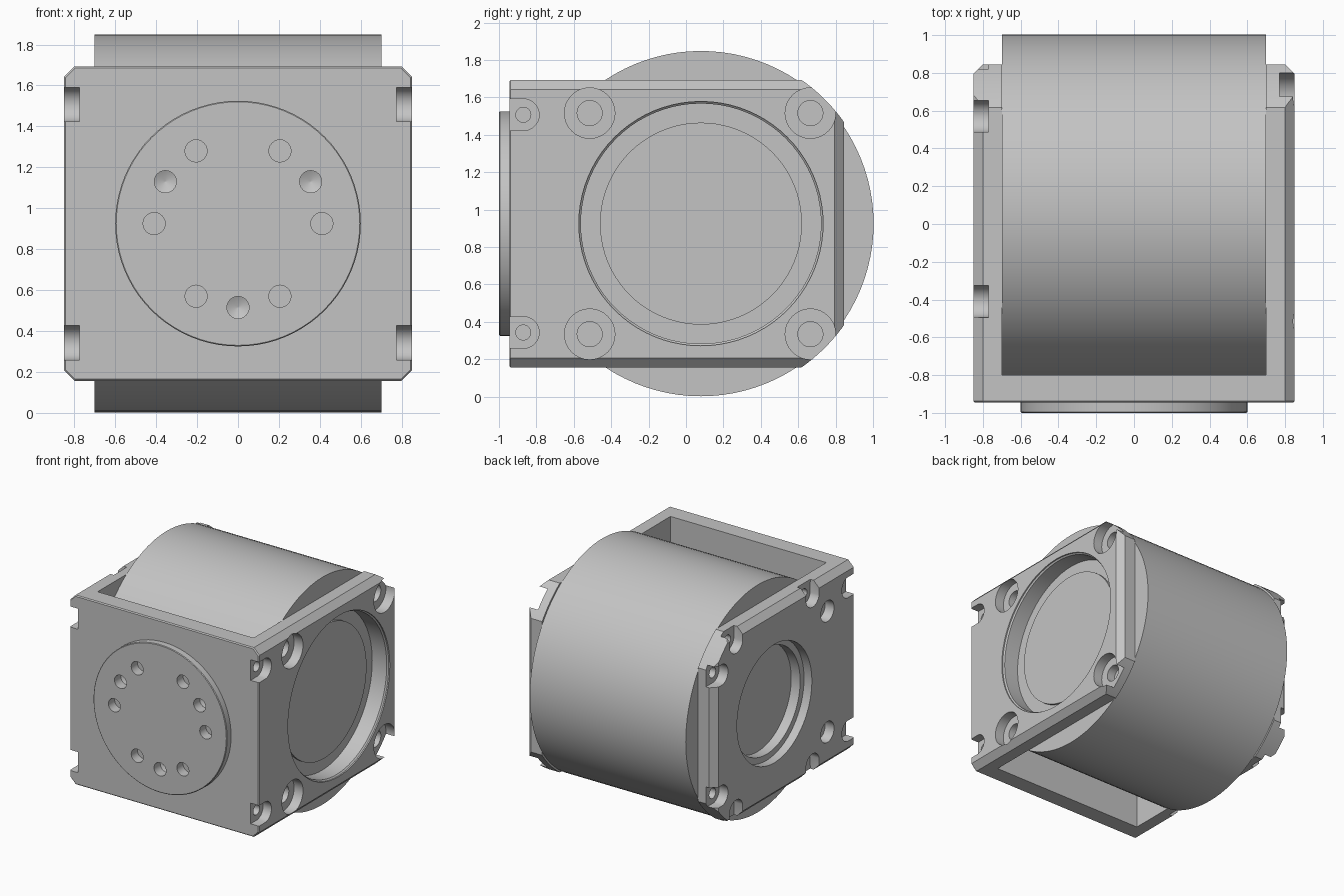
import bpy, bmesh, math
from mathutils import Vector

if "Cube" in bpy.data.objects:
    bpy.data.objects.remove(bpy.data.objects["Cube"])

CY, CZ = 0.08, 0.925          # axis of the drum
X, Y, Z = Vector((1, 0, 0)), Vector((0, 1, 0)), Vector((0, 0, 1))

grey = bpy.data.materials.new("light_grey")
grey.use_nodes = True
grey.diffuse_color = (0.55, 0.55, 0.55, 1)
grey.node_tree.nodes["Principled BSDF"].inputs["Base Color"].default_value = (0.55, 0.55, 0.55, 1)


def finish(name, bm):
    bmesh.ops.recalc_face_normals(bm, faces=bm.faces)
    mesh = bpy.data.meshes.new(name)
    bm.to_mesh(mesh)
    bm.free()
    mesh.materials.append(grey)
    obj = bpy.data.objects.new(name, mesh)
    bpy.context.collection.objects.link(obj)
    return obj


def lathe(name, origin, axis, profile, sides=32, opening=None):
    """Closed turned solid from (radius, distance) pairs.
    With an opening direction, the widest rings are drawn out into a slot."""
    bm = bmesh.new()
    turn = axis.to_track_quat('Z', 'Y')
    widest = max(r for r, h in profile)
    rings = []
    for r, h in profile:
        ring = []
        for i in range(sides):
            a = math.tau * i / sides
            offset = turn @ Vector((r * math.cos(a), r * math.sin(a), h))
            if opening and r == widest and offset.dot(opening) > -0.001:
                offset += opening * 0.4
            ring.append(bm.verts.new(Vector(origin) + offset))
        rings.append(ring)
    for low, high in zip(rings, rings[1:]):
        for i in range(sides):
            j = (i + 1) % sides
            bm.faces.new((low[i], low[j], high[j], high[i]))
    bm.faces.new(rings[0])
    bm.faces.new(rings[-1])
    return finish(name, bm)


def box_mesh(lo, hi):
    bm = bmesh.new()
    bmesh.ops.create_cube(bm, size=1)
    for v in bm.verts:
        v.co = [lo[k] if v.co[k] < 0 else hi[k] for k in range(3)]
    return bm


def combine(target, tool, operation='DIFFERENCE'):
    mod = target.modifiers.new("cut", 'BOOLEAN')
    mod.operation = operation
    mod.solver = 'EXACT'
    mod.object = tool
    bpy.context.view_layer.objects.active = target
    bpy.ops.object.modifier_apply(modifier=mod.name)
    bpy.data.objects.remove(tool)


# Bracket block with chamfered side edges and slightly broken front edges
bm = box_mesh((-0.85, -0.945, 0.157), (0.85, 0.845, 1.693))
edges = []
for e in bm.edges:
    d = e.verts[0].co - e.verts[1].co
    if abs(d.y) > 0.1 or (abs(d.z) > 0.1 and e.verts[0].co.y > 0):
        edges.append(e)
bmesh.ops.bevel(bm, geom=edges, offset=0.05, segments=1, affect='EDGES')
front = [e for e in bm.edges if all(v.co.y < -0.93 for v in e.verts)]
bmesh.ops.bevel(bm, geom=front, offset=0.008, segments=1, affect='EDGES')
bracket = finish("bracket", bm)

# Round off the rear corners concentric with the drum
bm = bmesh.new()
outline = [(-1.1, -0.1), (CY, -0.1)]
for i in range(65):
    a = math.pi * (i / 64 - 0.5)
    outline.append((CY + 0.938 * math.cos(a), CZ + 0.938 * math.sin(a)))
outline += [(CY, 2), (-1.1, 2)]
face = bm.faces.new([bm.verts.new((-1, y, z)) for y, z in outline])
ext = bmesh.ops.extrude_face_region(bm, geom=[face])
bmesh.ops.translate(bm, vec=(2, 0, 0), verts=[g for g in ext["geom"] if isinstance(g, bmesh.types.BMVert)])
combine(bracket, finish("rear_rounding", bm), 'INTERSECT')

# Open the block into a U shape, then add the front flange
combine(bracket, finish("inner_space", box_mesh((-0.7, -0.8, -0.2), (0.7, 1.2, 2.1))))
combine(bracket, lathe("flange", (0, -1, CZ), Y, [(0.595, 0), (0.6, 0.005), (0.6, 0.1)], 80), 'UNION')

# Ring of flange holes, three of them with drilled cone bottoms
for angle in (0, 30, 60, 120, 150, 180, 240, 270, 300):
    a = math.radians(angle)
    shape = [(0.054, -0.05), (0.054, 0.08)]
    if angle in (30, 150, 270):
        shape.append((0.002, 0.105))
    spot = (0.41 * math.cos(a), -1, CZ + 0.41 * math.sin(a))
    combine(bracket, lathe("flange_hole", spot, Y, shape, 24))

# Large bore on the left plate and stepped bore on the right plate
combine(bracket, lathe("left_bore", (0.85, CY, CZ), -X,
                       [(0.653, -0.05), (0.653, 0.01), (0.642, 0.02), (0.642, 0.2)], 80))
combine(bracket, lathe("right_bore", (-0.85, CY, CZ), X,
                       [(0.48, -0.05), (0.48, 0.07), (0.43, 0.07), (0.43, 0.2)], 64))


def screw_seat(side, y, z, big, small, depth, end, opening=None):
    """Counterbored hole in a side plate, optionally open towards an edge."""
    shape = [(big, -0.05), (big, depth), (small, depth), (small, end)]
    combine(bracket, lathe("seat_cutter", (side * 0.85, y, z), X * -side, shape, 32, opening))


for up in (-1, 1):
    # Front slots on both plates
    for side in (-1, 1):
        screw_seat(side, -0.87, CZ + up * 0.582, 0.085, 0.04, 0.075, 0.13, -Y)
    # Large counterbores on the left plate
    for y in (-0.515, 0.665):
        screw_seat(1, y, CZ + up * 0.591, 0.135, 0.067, 0.08, 0.2)
    # Ring of small seats on the right plate, open where they reach an edge
    for y in (CY - 0.49, CY + 0.49):
        screw_seat(-1, y, CZ + up * 0.68, 0.085, 0.042, 0.08, 0.2, Z * up)
    screw_seat(-1, CY - 0.68, CZ + up * 0.49, 0.085, 0.042, 0.08, 0.2)
    screw_seat(-1, CY + 0.68, CZ + up * 0.49, 0.085, 0.042, 0.08, 0.2, Y)

# Drum held between the plates, with a shallow raised face in the large bore
drum = lathe("drum", (-0.7, CY, CZ), X, [(0.923, 0), (0.923, 1.4)], 96)
drum_face = lathe("drum_face", (0.69, CY, CZ), X, [(0.54, 0), (0.54, 0.03)], 80)

for obj in (bracket, drum, drum_face):
    bpy.ops.object.select_all(action='DESELECT')
    obj.select_set(True)
    bpy.context.view_layer.objects.active = obj
    bpy.ops.object.shade_smooth_by_angle(angle=math.radians(30))
